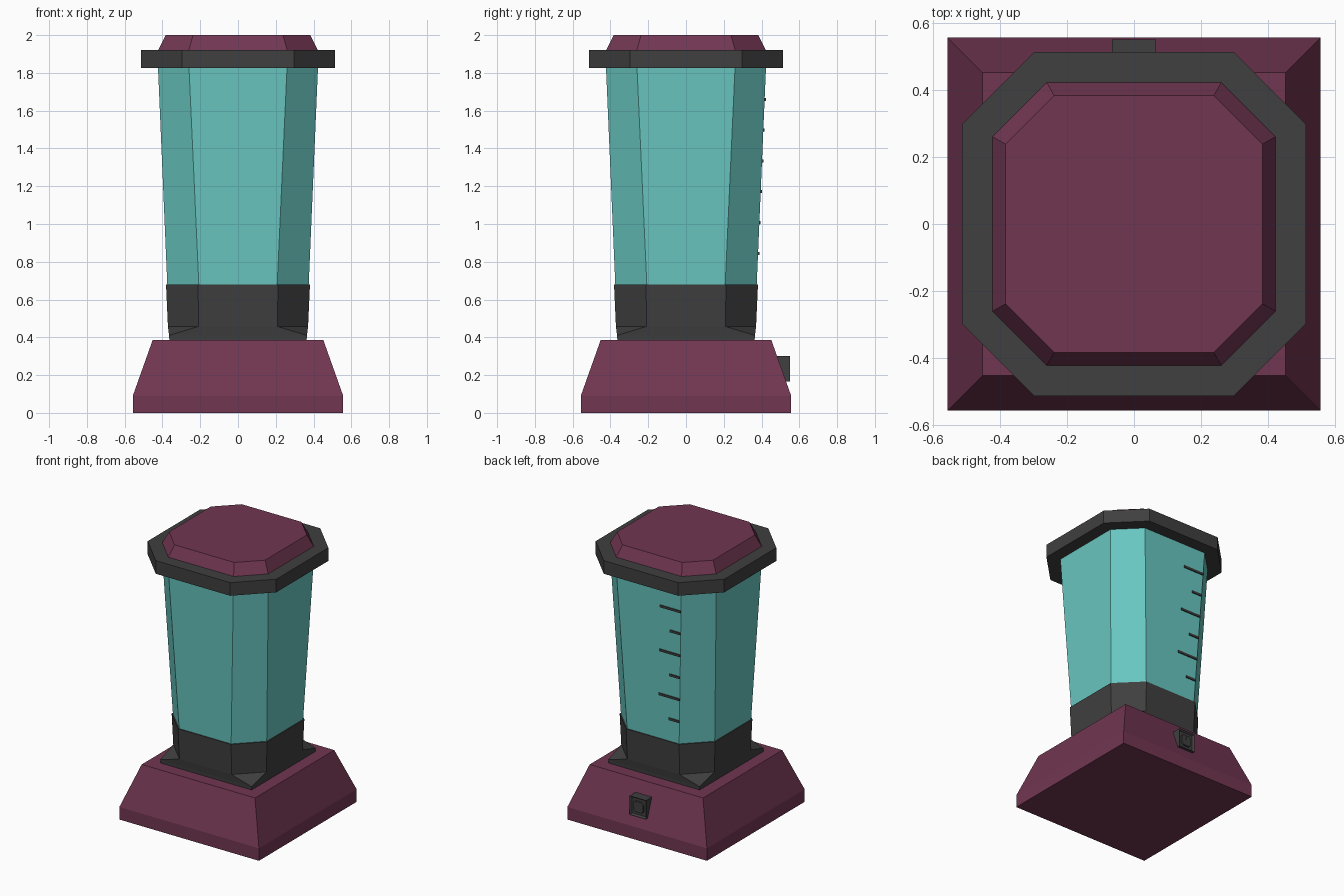
import bpy, bmesh
from math import radians
from mathutils import Matrix, Vector

cube = bpy.data.objects.get("Cube")
if cube:
    bpy.data.objects.remove(cube, do_unlink=True)


def make_material(name, rgb):
    mat = bpy.data.materials.new(name)
    mat.use_nodes = True
    mat.diffuse_color = (*rgb, 1)
    bsdf = mat.node_tree.nodes["Principled BSDF"]
    bsdf.inputs["Base Color"].default_value = (*rgb, 1)
    return mat


MAROON = make_material("maroon", (0.165, 0.037, 0.083))
TEAL = make_material("teal glass", (0.14, 0.57, 0.53))
BLACK = make_material("soft black", (0.05, 0.05, 0.05))


def finish(name, bm, mat):
    bmesh.ops.recalc_face_normals(bm, faces=bm.faces[:])
    mesh = bpy.data.meshes.new(name)
    bm.to_mesh(mesh)
    bm.free()
    mesh.materials.append(mat)
    obj = bpy.data.objects.new(name, mesh)
    bpy.context.scene.collection.objects.link(obj)
    return obj


def loft(name, rings, mat, matrix=Matrix()):
    """Stack chamfered squares (half width, half flat length, z); equal halves give a plain square."""
    bm = bmesh.new()
    loops = []
    for half, flat, z in rings:
        corners = [(half, -flat), (half, flat), (flat, half), (-flat, half),
                   (-half, flat), (-half, -flat), (-flat, -half), (flat, -half)]
        loops.append([bm.verts.new((x, y, z)) for x, y in corners])
    for low, high in zip(loops, loops[1:]):
        for i in range(8):
            j = (i + 1) % 8
            bm.faces.new((low[i], low[j], high[j], high[i]))
    bm.faces.new(loops[0][::-1])
    bm.faces.new(loops[-1])
    bmesh.ops.remove_doubles(bm, verts=bm.verts[:], dist=0.0001)
    bm.transform(matrix)
    return finish(name, bm, mat)


def box(name, low, high, mat, recess=0):
    """Box between two corners, with an optional recess in its back face."""
    bm = bmesh.new()
    low, high = Vector(low), Vector(high)
    bmesh.ops.create_cube(bm, size=1, matrix=Matrix.Translation((low + high) / 2)
                          @ Matrix.Diagonal((*(high - low), 1)))
    if recess:
        back = max(bm.faces, key=lambda f: f.calc_center_median().y)
        bmesh.ops.inset_region(bm, faces=[back], thickness=recess)
        bmesh.ops.translate(bm, verts=back.verts[:], vec=(0, -recess, 0))
    return finish(name, bm, mat)


# Motor base, collar that blends from square to octagon, jar, rim and lid
loft("base", [(0.557, 0.557, 0), (0.557, 0.557, 0.09), (0.452, 0.452, 0.385)], MAROON)
loft("collar", [(0.363, 0.363, 0.38), (0.365, 0.365, 0.41),
                (0.371, 0.208, 0.458), (0.381, 0.212, 0.68)], BLACK)
JAR = [(0.374, 0.207, 0.67), (0.424, 0.26, 1.84)]
loft("jar", JAR, TEAL)
loft("rim", [(0.513, 0.297, 1.825), (0.513, 0.297, 1.92)], BLACK)
loft("lid", [(0.425, 0.262, 1.915), (0.383, 0.238, 2.0)], MAROON)

# Measuring marks on the back of the jar, alternating short and long
for i in range(6):
    z = 0.845 + i * 0.163
    t = (z - JAR[0][2]) / (JAR[1][2] - JAR[0][2])
    half, flat = (a + (b - a) * t for a, b in zip(JAR[0][:2], JAR[1][:2]))
    length = 0.165 if i % 2 else 0.083
    box(f"measuring_mark_{i + 1}", (-flat, half - 0.008, z - 0.008),
        (-flat + length, half + 0.007, z + 0.008), BLACK)

# Power switch on the back of the base
box("switch_housing", (-0.065, 0.44, 0.165), (0.065, 0.55, 0.3), BLACK, recess=0.014)
facing_back = Matrix.Translation((0, 0.53, 0.232)) @ Matrix.Rotation(radians(-90), 4, "X")
loft("switch_rocker", [(0.042, 0.026, 0), (0.038, 0.023, 0.015)], BLACK, facing_back)
box("switch_line", (-0.003, 0.544, 0.235), (0.003, 0.548, 0.26), BLACK)
